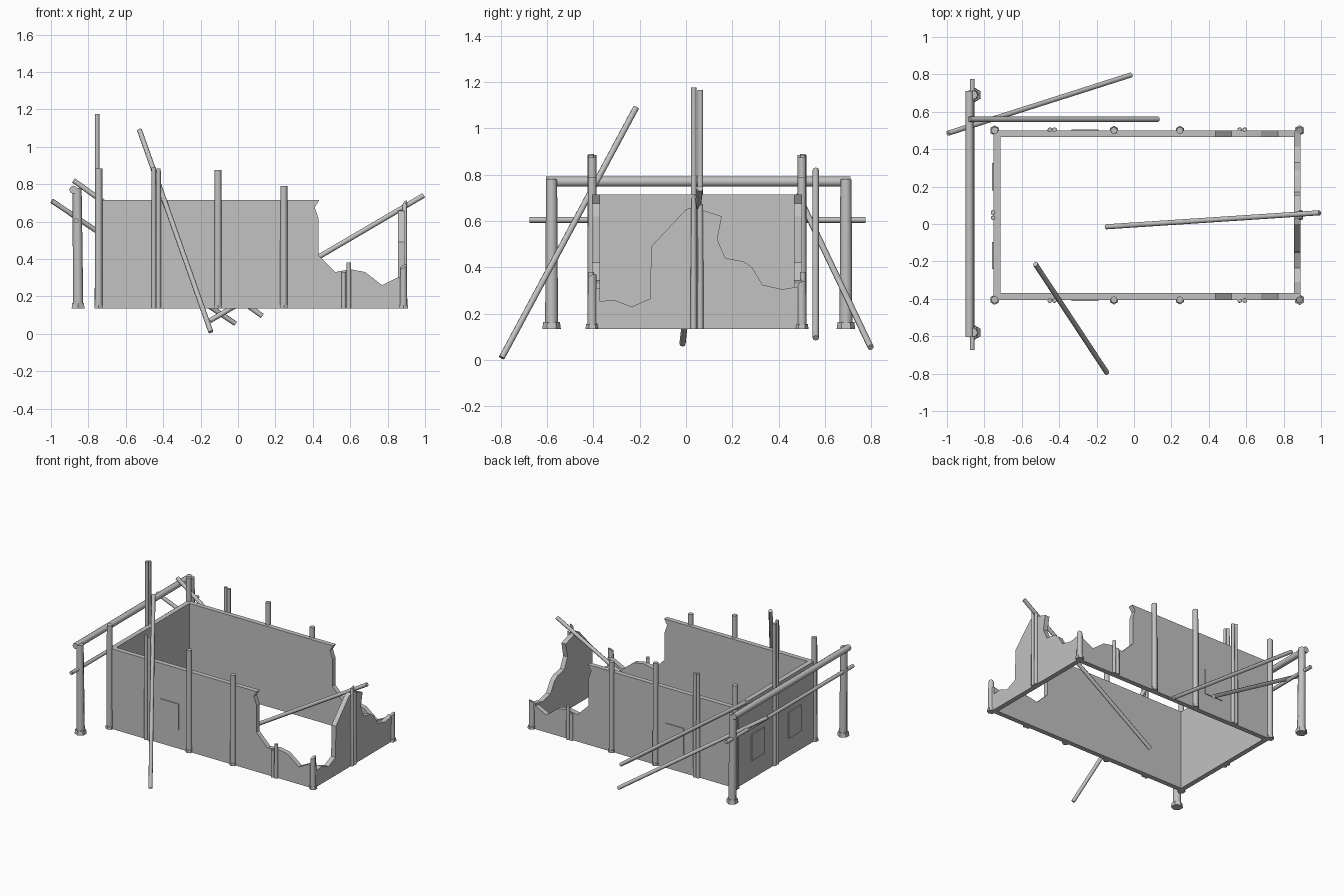
import bpy, bmesh, math
from mathutils import Vector

cube = bpy.data.objects.get("Cube")
if cube:
    bpy.data.objects.remove(cube, do_unlink=True)

GREY = (0.54, 0.54, 0.54, 1)
mat = bpy.data.materials.new("weathered grey")
mat.use_nodes = True
mat.diffuse_color = GREY
mat.node_tree.nodes["Principled BSDF"].inputs["Base Color"].default_value = GREY

GROUND, TOP = 0.135, 0.715        # foot and rim of the walls
XL, XR, YF, YB = -0.75, 0.89, -0.405, 0.5
THICK = 0.035


def finish(name, bm, smooth=False):
    bmesh.ops.recalc_face_normals(bm, faces=bm.faces)
    mesh = bpy.data.meshes.new(name)
    bm.to_mesh(mesh)
    bm.free()
    obj = bpy.data.objects.new(name, mesh)
    mesh.materials.append(mat)
    bpy.context.collection.objects.link(obj)
    if smooth:
        bpy.ops.object.select_all(action='DESELECT')
        obj.select_set(True)
        bpy.context.view_layer.objects.active = obj
        bpy.ops.object.shade_smooth_by_angle(angle=math.radians(50))


def pole(name, a, b, r1, r2=None, sides=8, slant=0):
    """Round bar from a to b; slant gives a splintered upper end."""
    a, b = Vector(a), Vector(b)
    bm = bmesh.new()
    bmesh.ops.create_cone(bm, cap_ends=True, segments=sides, radius1=r1,
                          radius2=r2 or r1, depth=(b - a).length)
    for v in bm.verts:
        if v.co.z > 0:
            v.co.z -= slant * (v.co.x + v.co.y)
    rot = (b - a).to_track_quat('Z', 'Y').to_matrix()
    bmesh.ops.transform(bm, matrix=rot.to_4x4(), verts=bm.verts)
    bmesh.ops.translate(bm, vec=(a + b) / 2, verts=bm.verts)
    finish(name, bm, True)


def post(name, x, y, top, r, foot=0, slant=0):
    pole(name, (x, y, GROUND), (x, y, top), r, r * 0.92, slant=slant)
    if foot:
        pole(name + "_foot", (x, y, GROUND), (x, y, GROUND + 0.02), foot, foot * 0.95, sides=6)


def wall(name, outline, place, push):
    """Slab from a flat outline; place maps (u, z) to a point."""
    bm = bmesh.new()
    face = bm.faces.new([bm.verts.new(place(u, z)) for u, z in outline])
    out = bmesh.ops.extrude_face_region(bm, geom=[face])
    moved = [g for g in out["geom"] if isinstance(g, bmesh.types.BMVert)]
    bmesh.ops.translate(bm, vec=push, verts=moved)
    bmesh.ops.triangulate(bm, faces=[f for f in bm.faces if len(f.verts) > 4])
    finish(name, bm)


def box(name, lo, hi):
    bm = bmesh.new()
    bmesh.ops.create_cube(bm, size=1)
    for v in bm.verts:
        v.co = [lo[i] + (v.co[i] + 0.5) * (hi[i] - lo[i]) for i in range(3)]
    finish(name, bm)


# Long walls, broken away towards the right end
long_outline = [(XL, GROUND), (XL, TOP), (0.435, TOP), (0.41, 0.675), (0.43, 0.62),
                (0.43, 0.42), (0.52, 0.33), (0.60, 0.345), (0.68, 0.33),
                (0.77, 0.26), (0.85, 0.30), (XR, 0.31), (XR, GROUND)]
wall("front_wall", long_outline, lambda u, z: (u, YF, z), (0, THICK, 0))
wall("back_wall", long_outline, lambda u, z: (u, YB, z), (0, -THICK, 0))

# End walls: one whole, one shattered
box("left_end_wall", (XL, YF, GROUND), (XL + THICK, YB, TOP))
broken_end = [(YF, GROUND), (YF, 0.25), (-0.31, 0.26), (-0.235, 0.23),
              (-0.155, 0.265), (-0.15, 0.49), (0, 0.65), (0.03, 0.66), (0.155, 0.62),
              (0.135, 0.52), (0.17, 0.44), (0.25, 0.425), (0.285, 0.40),
              (0.33, 0.325), (0.415, 0.305), (YB, 0.32), (YB, GROUND)]
wall("broken_end_wall", broken_end, lambda u, z: (XR, u, z), (-THICK, 0, 0))

# Posts and shutters along both long walls
for side, y, out, stub in (("front", YF, -1, 0.36), ("back", YB, 1, 0.33)):
    post(side + "_corner_post", -0.745, y, 0.885, 0.021, 0.027)
    post(side + "_middle_post", -0.107, y, 0.875, 0.02, 0.025)
    post(side + "_side_post", 0.245, y, 0.79, 0.02, 0.025)
    post(side + "_broken_corner_post", 0.885, y, stub, 0.02, 0.028, slant=0.45)
    for i, (x, top) in enumerate(((-0.45, 0.89), (-0.425, 0.885), (0.565, 0.33), (0.592, 0.38))):
        post(f"{side}_twin_post_{i}", x, y + out * 0.004, top, 0.013)
    ys = sorted((y, y + out * 0.006))
    box(side + "_shutter", (-0.335, ys[0], 0.27), (-0.19, ys[1], 0.46))

# Twin posts and shutters on the end walls
for i, y in enumerate((0.033, 0.062)):
    post(f"tall_twin_post_{i}", XL - 0.003, y, 1.175 - 0.01 * i, 0.013)
    post(f"broken_twin_post_{i}", XR + 0.002, y, 0.70 - 0.04 * i, 0.013, slant=0.8)
for i, y in enumerate((-0.24, 0.18)):
    box(f"end_shutter_{i}", (XL - 0.008, y, 0.27), (XL, y + 0.145, 0.46))

# Frame of posts and rails beside the whole end
for i, y in enumerate((-0.58, 0.69)):
    pole(f"frame_post_{i}", (-0.855, y, GROUND), (-0.86, y, 0.78), 0.028, 0.024)
    pole(f"frame_post_foot_{i}", (-0.855, y, GROUND), (-0.855, y, 0.165), 0.04, 0.036, sides=6)
pole("frame_top_beam", (-0.88, -0.605, 0.77), (-0.88, 0.71, 0.77), 0.022)
pole("frame_lower_rail", (-0.865, -0.675, 0.605), (-0.865, 0.775, 0.605), 0.013)

# Loose fallen poles
fallen = [((-0.145, -0.795, 0.01), (-0.527, -0.215, 1.09)),
          ((-0.15, -0.015, 0.07), (0.993, 0.06, 0.74)),
          ((-0.015, 0.797, 0.055), (-0.995, 0.485, 0.71)),
          ((0.13, 0.56, 0.095), (-0.88, 0.56, 0.82))]
for i, (a, b) in enumerate(fallen):
    pole(f"fallen_pole_{i}", a, b, 0.0135)
